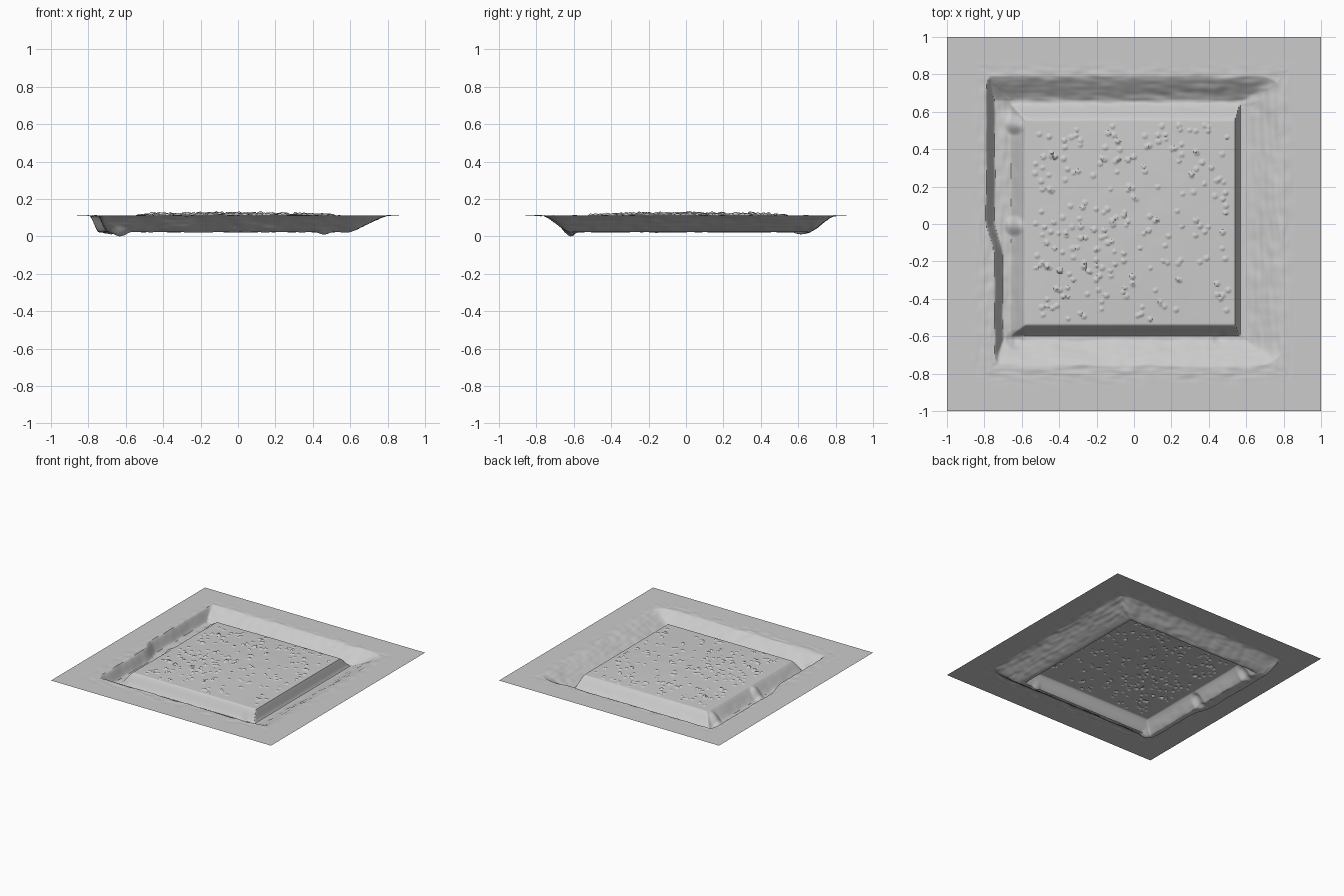
import bpy, bmesh, math, random
from mathutils import Vector, noise

if "Cube" in bpy.data.objects:
    bpy.data.objects.remove(bpy.data.objects["Cube"])

random.seed(7)
N = 340                      # grid cells per side
GROUND, FLOOR = 0.11, 0.022


def step(a, b, v):
    """Smooth ramp from 0 at a to 1 at b."""
    t = max(0.0, min(1.0, (v - a) / (b - a)))
    return t * t * (3 - 2 * t)


def line(a, b, v):
    return max(0.0, min(1.0, (v - a) / (b - a)))


def soft(a, b, v):
    return 0.65 * line(a, b, v) + 0.35 * step(a, b, v)


def wobble(x, y, scale, seed):
    return noise.noise(Vector((x * scale, y * scale, seed)))


def height(x, y):
    # ragged edges: wander each bank a little along its length
    wx = 0.012 * wobble(x, y, 6, 1.3)
    wy = 0.012 * wobble(x, y, 6, 5.7)
    jog = 0.045 * step(0.02, -0.18, y)          # left bank steps inward at the front
    # outer banks: 0 at the trough floor, 1 at ground level
    left = soft(0.745 - jog, 0.79 - jog, -x + wx * 0.5)
    right = soft(0.59, 0.79, x + wx)
    back = soft(0.66, 0.79, y + wy * 0.5)
    front = soft(0.62, 0.755, -y + wy)
    outer = min(1.0, (left**4 + right**4 + back**4 + front**4) ** 0.25)
    # plateau sides: 1 on top, 0 at the trough floor
    inner = min(1 - soft(0.58, 0.66, -x + wx * 0.3),
                1 - soft(0.54, 0.568, x),
                1 - soft(0.555, 0.645, y + wy * 0.3),
                1 - soft(0.538, 0.60, -y))
    k = max(outer, inner)
    dome = max(0, 1 - (x / 0.57) ** 2) * max(0, 1 - (y / 0.57) ** 2)
    z = FLOOR + (GROUND - FLOOR) * k
    z += 0.013 * dome + 0.0015 * dome * wobble(x, y, 9, 2)
    # crumbled soil along the banks, fading out on the flat ground
    edge = max(abs(x), abs(y))
    fade = step(0.57, 0.66, edge) * (1 - step(0.78, 0.88, edge))
    along = (x * 10, y * 38) if abs(y) > abs(x) else (x * 38, y * 10)
    rough = noise.noise(Vector((*along, 3.1)))
    z += fade * (0.0035 * rough + 0.003 * wobble(x, y, 16, 8))
    return z


# Dug square: one sheet with a trough around a raised bed
bm = bmesh.new()
bmesh.ops.create_grid(bm, x_segments=N, y_segments=N, size=1.0)
for v in bm.verts:
    v.co.z = height(v.co.x, v.co.y)
bm.verts.ensure_lookup_table()
lookup = {(round((v.co.x + 1) * N / 2), round((v.co.y + 1) * N / 2)): v for v in bm.verts}


def dab(cx, cy, r, h, flat=False):
    """Raise (or sink) a small round patch of the sheet."""
    i0, j0, n = round((cx + 1) * N / 2), round((cy + 1) * N / 2), int(r * N / 2) + 1
    for i in range(i0 - n, i0 + n + 1):
        for j in range(j0 - n, j0 + n + 1):
            v = lookup.get((i, j))
            if v:
                d = math.hypot(v.co.x - cx, v.co.y - cy) / r
                if d < 1:
                    v.co.z += h * (math.sqrt(1 - d * d) if flat else (1 - d * d) ** 2)


# Pebbles on the bed
for _ in range(230):
    dab(random.uniform(-0.53, 0.52), random.uniform(-0.51, 0.53),
        random.uniform(0.011, 0.016), random.uniform(0.006, 0.009), True)

# Lumps against the left wall, and deeper hollows in the trough corners
dab(-0.64, -0.01, 0.06, 0.03)
dab(-0.64, 0.53, 0.06, 0.03)
dab(-0.63, -0.62, 0.06, -0.022)
dab(0.46, -0.61, 0.05, -0.014)
dab(-0.67, 0.62, 0.06, -0.012)

low = min(v.co.z for v in bm.verts)
for v in bm.verts:
    v.co.z -= low

mesh = bpy.data.meshes.new("dug_ground")
bm.to_mesh(mesh)
bm.free()
obj = bpy.data.objects.new("dug_ground", mesh)
bpy.context.collection.objects.link(obj)
bpy.context.view_layer.objects.active = obj
obj.select_set(True)
bpy.ops.object.shade_smooth_by_angle(angle=math.radians(40))
